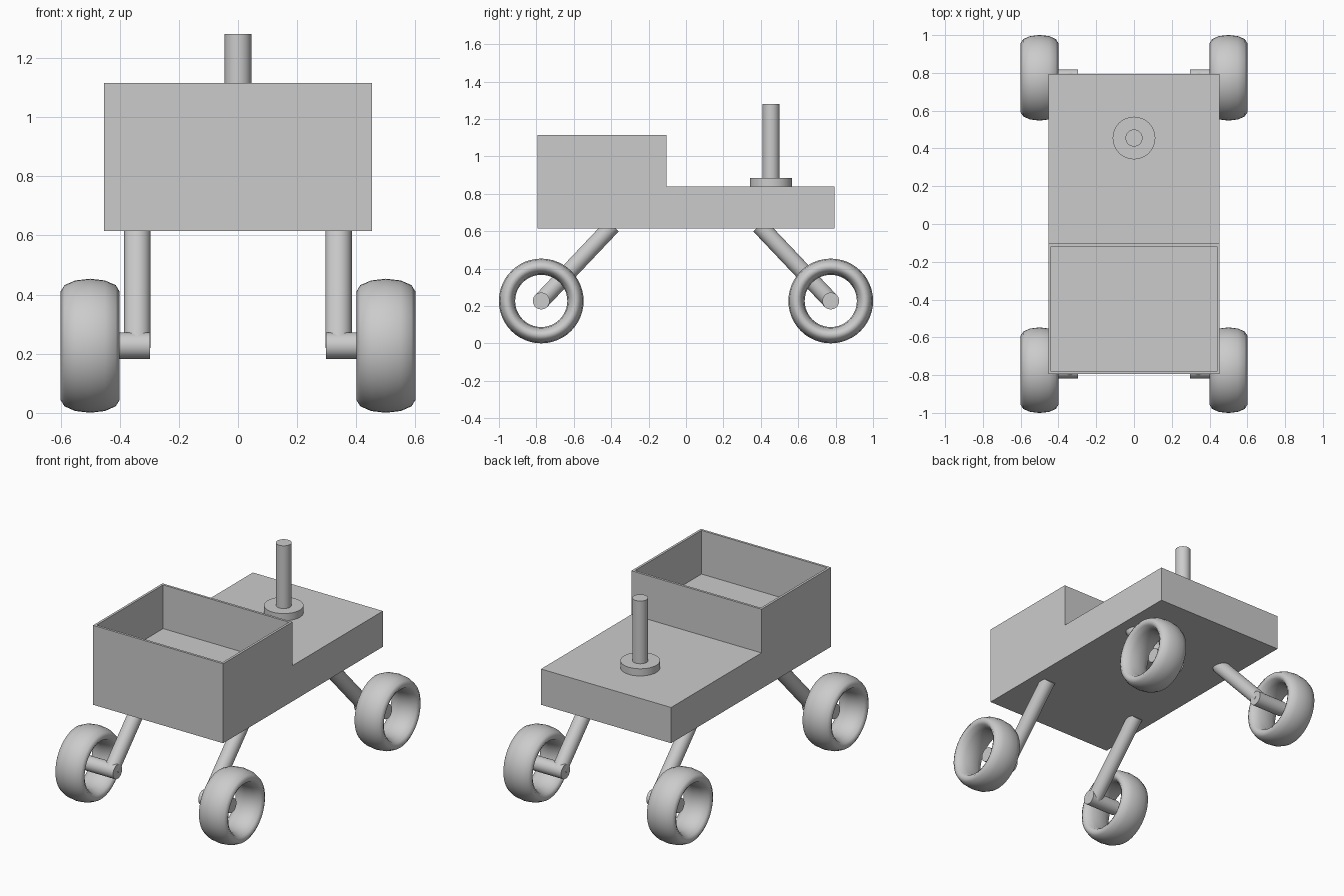
import bpy, bmesh
from mathutils import Vector

cube = bpy.data.objects.get("Cube")
if cube:
    bpy.data.objects.remove(cube, do_unlink=True)

grey = bpy.data.materials.new("plain grey")
grey.use_nodes = True
colour = (0.6, 0.6, 0.6, 1)
grey.diffuse_color = colour
grey.node_tree.nodes["Principled BSDF"].inputs["Base Color"].default_value = colour


def finish(obj, name):
    obj.name = name
    obj.data.materials.append(grey)
    return obj


def rod(name, start, end, radius):
    """Smooth-sided cylinder between two points."""
    start, end = Vector(start), Vector(end)
    axis = end - start
    bpy.ops.mesh.primitive_cylinder_add(
        vertices=32, radius=radius, depth=axis.length, location=(start + end) / 2,
        rotation=axis.to_track_quat('Z', 'Y').to_euler())
    bpy.ops.object.shade_smooth_by_angle()
    return finish(bpy.context.object, name)


# Stepped body: side profile swept across the width
HALF_W, HALF_L = 0.453, 0.795
BOTTOM, DECK, RIM, STEP_Y = 0.615, 0.84, 1.115, -0.104
profile = [(-HALF_L, BOTTOM), (HALF_L, BOTTOM), (HALF_L, DECK),
           (STEP_Y, DECK), (STEP_Y, RIM), (-HALF_L, RIM)]
bm = bmesh.new()
side = bm.faces.new([bm.verts.new((-HALF_W, y, z)) for y, z in profile])
swept = bmesh.ops.extrude_face_region(bm, geom=[side], use_keep_orig=True)
bmesh.ops.translate(bm, vec=(2 * HALF_W, 0, 0),
                    verts=[v for v in swept["geom"] if isinstance(v, bmesh.types.BMVert)])
bmesh.ops.recalc_face_normals(bm, faces=bm.faces)

# Open cargo bin: thin rim, floor level with the deck
top = max(bm.faces, key=lambda f: f.calc_center_median().z)
bmesh.ops.inset_region(bm, faces=[top], thickness=0.021)
floor = bmesh.ops.extrude_discrete_faces(bm, faces=[top])["faces"][0]
bmesh.ops.translate(bm, vec=(0, 0, DECK - RIM), verts=floor.verts)
mesh = bpy.data.meshes.new("body")
bm.to_mesh(mesh)
bm.free()
body = bpy.data.objects.new("body", mesh)
bpy.context.collection.objects.link(body)
finish(body, "body")

# Mast on a round base
MAST_Y = 0.455
rod("mast_base", (0, MAST_Y, DECK - 0.02), (0, MAST_Y, 0.885), 0.113)
rod("mast", (0, MAST_Y, DECK), (0, MAST_Y, 1.28), 0.045)

# Four corners: slanted leg, axle and rounded tyre
AXLE_Y, AXLE_Z = 0.774, 0.227
for sx, x_name in ((1, "left"), (-1, "right")):
    for sy, y_name in ((-1, "front"), (1, "back")):
        tag = f"{y_name}_{x_name}"
        y = sy * AXLE_Y
        rod(f"{tag}_leg", (sx * 0.34, y, AXLE_Z), (sx * 0.34, sy * 0.392, 0.63), 0.045)
        rod(f"{tag}_axle", (sx * 0.297, y, AXLE_Z), (sx * 0.5, y, AXLE_Z), 0.045)
        bpy.ops.mesh.primitive_torus_add(
            major_radius=0.183, minor_radius=0.0435, major_segments=48, minor_segments=12,
            location=(sx * 0.5, y, AXLE_Z), rotation=(0, 1.5708, 0))
        tyre = finish(bpy.context.object, f"{tag}_tyre")
        tyre.scale.z = 0.1 / 0.0435
        bpy.ops.object.transform_apply(location=False, rotation=False, scale=True)
        bpy.ops.object.shade_smooth()
